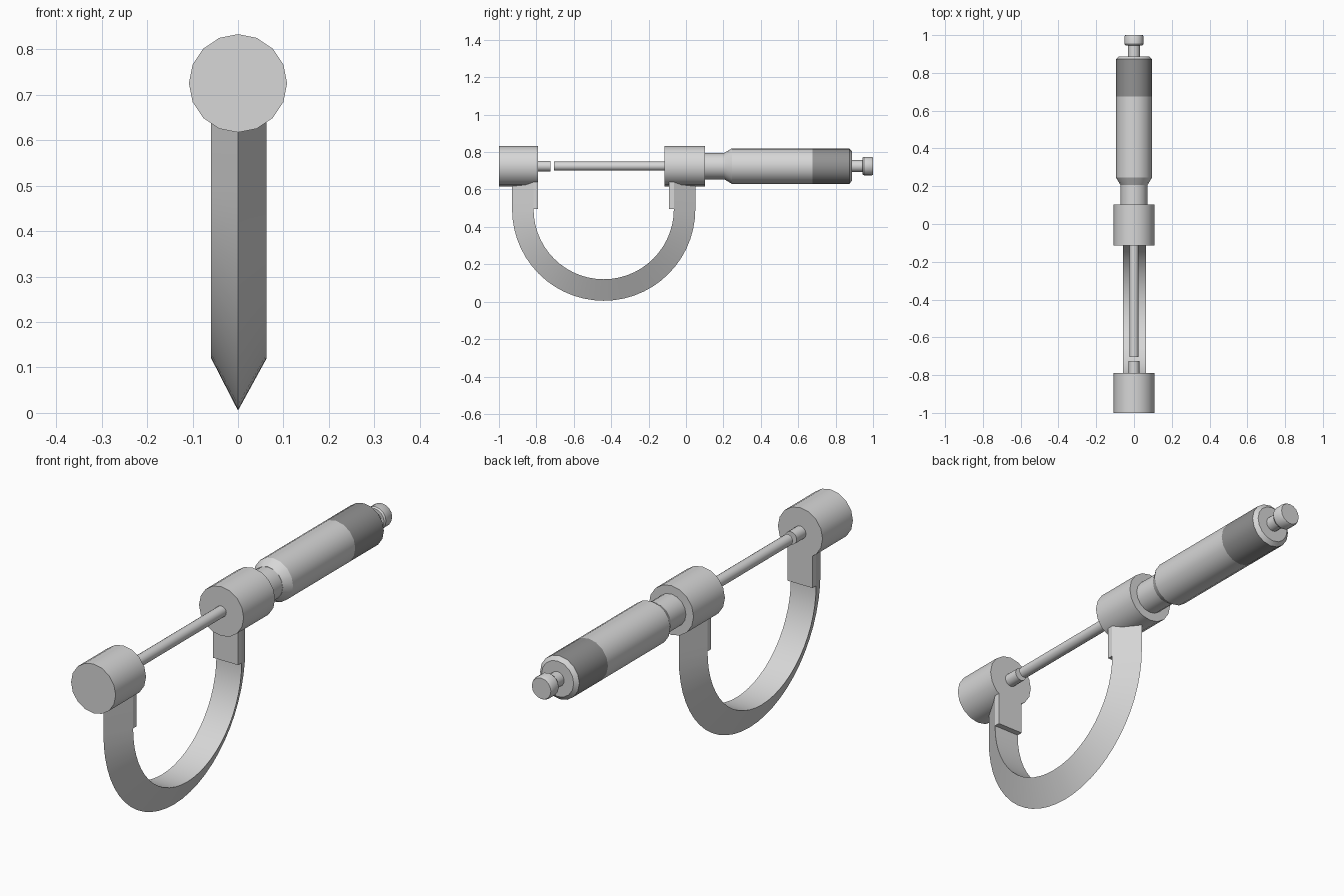
import bpy, bmesh, math

if "Cube" in bpy.data.objects:
    bpy.data.objects.remove(bpy.data.objects["Cube"])

AXIS_Z = 0.725          # height of the measuring axis
SIDES = 16


def material(name, v):
    m = bpy.data.materials.new(name)
    m.diffuse_color = (v, v, v, 1)
    m.use_nodes = True
    m.node_tree.nodes["Principled BSDF"].inputs["Base Color"].default_value = m.diffuse_color
    return m


STEEL = material("light_steel", 0.68)
GRIP = material("dark_grip", 0.29)


def finish(name, bm, mat):
    bmesh.ops.recalc_face_normals(bm, faces=bm.faces)
    me = bpy.data.meshes.new(name)
    bm.to_mesh(me)
    bm.free()
    me.materials.append(mat)
    ob = bpy.data.objects.new(name, me)
    bpy.context.collection.objects.link(ob)
    bpy.context.view_layer.objects.active = ob
    bpy.ops.object.select_all(action='DESELECT')
    ob.select_set(True)
    bpy.ops.object.shade_smooth_by_angle(angle=math.radians(30))
    return ob


def bridge(bm, rings):
    """Skin a row of closed vertex rings and cap both ends."""
    n = len(rings[0])
    for a, b in zip(rings, rings[1:]):
        for i in range(n):
            j = (i + 1) % n
            bm.faces.new((a[i], a[j], b[j], b[i]))
    bm.faces.new(rings[0])
    bm.faces.new(rings[-1])


def lathe(name, profile, mat=STEEL):
    """Turn (y, radius) points around the measuring axis."""
    bm = bmesh.new()
    rings = []
    for y, r in profile:
        angs = [2 * math.pi * i / SIDES for i in range(SIDES)]
        rings.append([bm.verts.new((r * math.sin(a), y, AXIS_Z + r * math.cos(a)))
                      for a in angs])
    bridge(bm, rings)
    return finish(name, bm, mat)


# Turned parts along the axis
lathe("anvil_boss", [(-1.0, 0.108), (-0.79, 0.108)])
lathe("anvil_pin", [(-0.80, 0.028), (-0.725, 0.028)])
lathe("spindle", [(-0.705, 0.024), (-0.10, 0.024)])
lathe("spindle_boss", [(-0.115, 0.108), (0.102, 0.108)])
lathe("sleeve", [(0.09, 0.071), (0.215, 0.071)])
lathe("ratchet_neck", [(0.87, 0.032), (0.95, 0.032)])
lathe("ratchet_knob", [(0.945, 0.045), (0.952, 0.05), (0.992, 0.05), (1.0, 0.046)])

# Thimble with a dark grip band
thimble = lathe("thimble", [(0.207, 0.072), (0.245, 0.095), (0.675, 0.095),
                            (0.873, 0.095), (0.888, 0.078)])
thimble.data.materials.append(GRIP)
for p in thimble.data.polygons:
    if 0.7 < p.center.y < 0.85:
        p.material_index = 1

# U-shaped frame: triangular section, ridge outside and flat face inside
CY, CZ, R_OUT, R_IN = -0.44, 0.495, 0.49, 0.375
X0, X1 = -0.059, 0.063
ARC = 28
path = [(math.pi, 0.18)]
path += [(math.pi + math.pi * i / ARC, 0) for i in range(ARC + 1)]
path += [(2 * math.pi, 0.18)]
bm = bmesh.new()
rings = []
for a, lift in path:
    c, s = math.cos(a), math.sin(a)
    rings.append([bm.verts.new((x, CY + r * c, CZ + r * s + lift))
                  for x, r in ((0, R_OUT), (X1, R_IN), (X0, R_IN))])
bridge(bm, rings)
finish("frame", bm, STEEL)

# Flat pads on the inner side of both frame ends
for side, name in ((-1, "anvil_pad"), (1, "spindle_pad")):
    bm = bmesh.new()
    rings = [[bm.verts.new((x, CY + side * d, z)) for x, d in
              ((X0, 0.35), (X1, 0.35), (X1, R_IN), (X0, R_IN))]
             for z in (0.497, 0.675)]
    bridge(bm, rings)
    finish(name, bm, STEEL)
